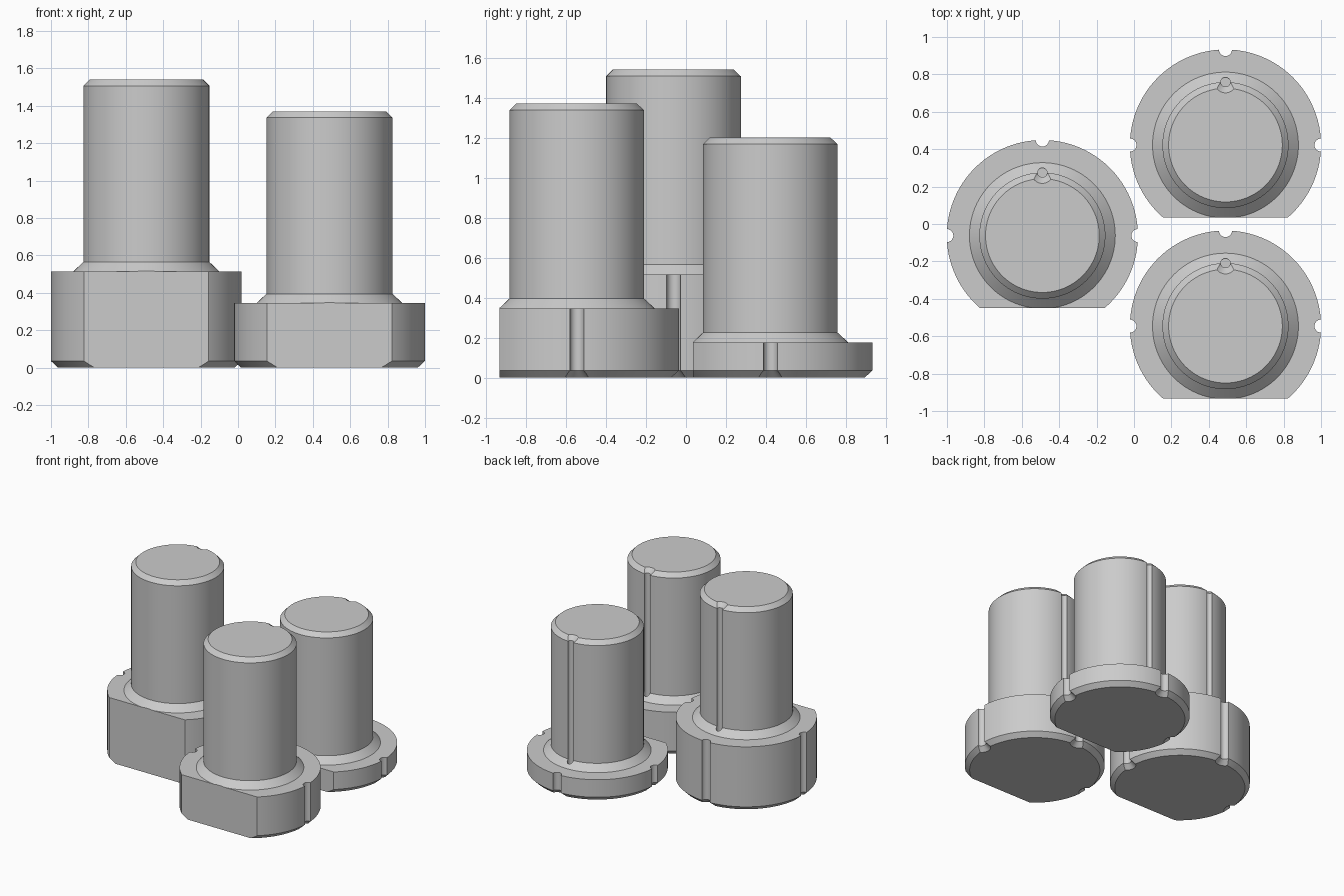
import bpy, bmesh
from math import sin, cos, pi, radians
from mathutils import Vector

cube = bpy.data.objects.get("Cube")
if cube:
    bpy.data.objects.remove(cube, do_unlink=True)

grey = bpy.data.materials.new("plain_grey")
grey.use_nodes = True
colour = (0.6, 0.6, 0.6, 1)
grey.diffuse_color = colour
grey.node_tree.nodes["Principled BSDF"].inputs["Base Color"].default_value = colour

HEAD_R, HEAD_CHAMFER = 0.511, 0.035
SHANK_R, SHANK_CHAMFER = 0.337, 0.033
COLLAR_R, COLLAR_H = 0.39, 0.05
FLAT = 0.387
NOTCH_R, GROOVE_R = 0.035, 0.025


def add_object(name, bm):
    bmesh.ops.recalc_face_normals(bm, faces=bm.faces)
    mesh = bpy.data.meshes.new(name)
    bm.to_mesh(mesh)
    bm.free()
    mesh.materials.append(grey)
    obj = bpy.data.objects.new(name, mesh)
    bpy.context.collection.objects.link(obj)
    return obj


def lathe(name, profile, centre, sides):
    """Closed solid turned about a vertical axis from (radius, z) points."""
    bm = bmesh.new()
    rings = []
    for r, z in profile:
        rings.append([bm.verts.new(centre + Vector((r * cos(2 * pi * i / sides),
                                                    r * sin(2 * pi * i / sides), z)))
                      for i in range(sides)])
    for low, high in zip(rings, rings[1:]):
        for i in range(sides):
            j = (i + 1) % sides
            bm.faces.new((low[i], low[j], high[j], high[i]))
    bm.faces.new(rings[0])
    bm.faces.new(rings[-1])
    return add_object(name, bm)


def box(name, centre, size):
    bm = bmesh.new()
    bmesh.ops.create_cube(bm, size=1)
    for v in bm.verts:
        v.co = Vector(a * b for a, b in zip(v.co, size)) + centre
    return add_object(name, bm)


def cut(obj, cutter):
    mod = obj.modifiers.new("cut", 'BOOLEAN')
    mod.operation = 'DIFFERENCE'
    mod.solver = 'EXACT'
    mod.object = cutter
    bpy.context.view_layer.objects.active = obj
    bpy.ops.object.modifier_apply(modifier=mod.name)
    bpy.data.objects.remove(cutter, do_unlink=True)


def build_plug(name, x, y, head, top):
    centre = Vector((x, y, 0))
    # Head, sloped collar and shank in one turned body
    plug = lathe(name, [
        (HEAD_R - HEAD_CHAMFER, 0), (HEAD_R, HEAD_CHAMFER), (HEAD_R, head),
        (COLLAR_R, head), (SHANK_R, head + COLLAR_H),
        (SHANK_R, top - SHANK_CHAMFER), (SHANK_R - SHANK_CHAMFER, top)], centre, 96)
    # Flat on the front of the head
    cut(plug, box("flat_cutter", centre + Vector((0, -FLAT - 0.5, 0.5)), (2, 1, 3)))
    # Notches in the rim, flared at the bottom
    for dx, dy in ((1, 0), (0, 1), (-1, 0)):
        cut(plug, lathe("notch_cutter", [
            (NOTCH_R + 2 * HEAD_CHAMFER, -HEAD_CHAMFER), (NOTCH_R, HEAD_CHAMFER),
            (NOTCH_R, head + 0.1)], centre + HEAD_R * Vector((dx, dy, 0)), 32))
    # Groove up the back of the shank, flared at the top
    cut(plug, lathe("groove_cutter", [
        (GROOVE_R, head), (GROOVE_R, top - SHANK_CHAMFER),
        (GROOVE_R + 2 * SHANK_CHAMFER, top + SHANK_CHAMFER)],
        centre + Vector((0, SHANK_R, 0)), 32))
    bpy.ops.object.select_all(action='DESELECT')
    plug.select_set(True)
    bpy.context.view_layer.objects.active = plug
    bpy.ops.object.shade_smooth_by_angle(angle=radians(25))


build_plug("tall_plug", -0.49, -0.062, 0.515, 1.54)
build_plug("medium_plug", 0.489, -0.546, 0.345, 1.37)
build_plug("short_plug", 0.489, 0.422, 0.175, 1.2)
